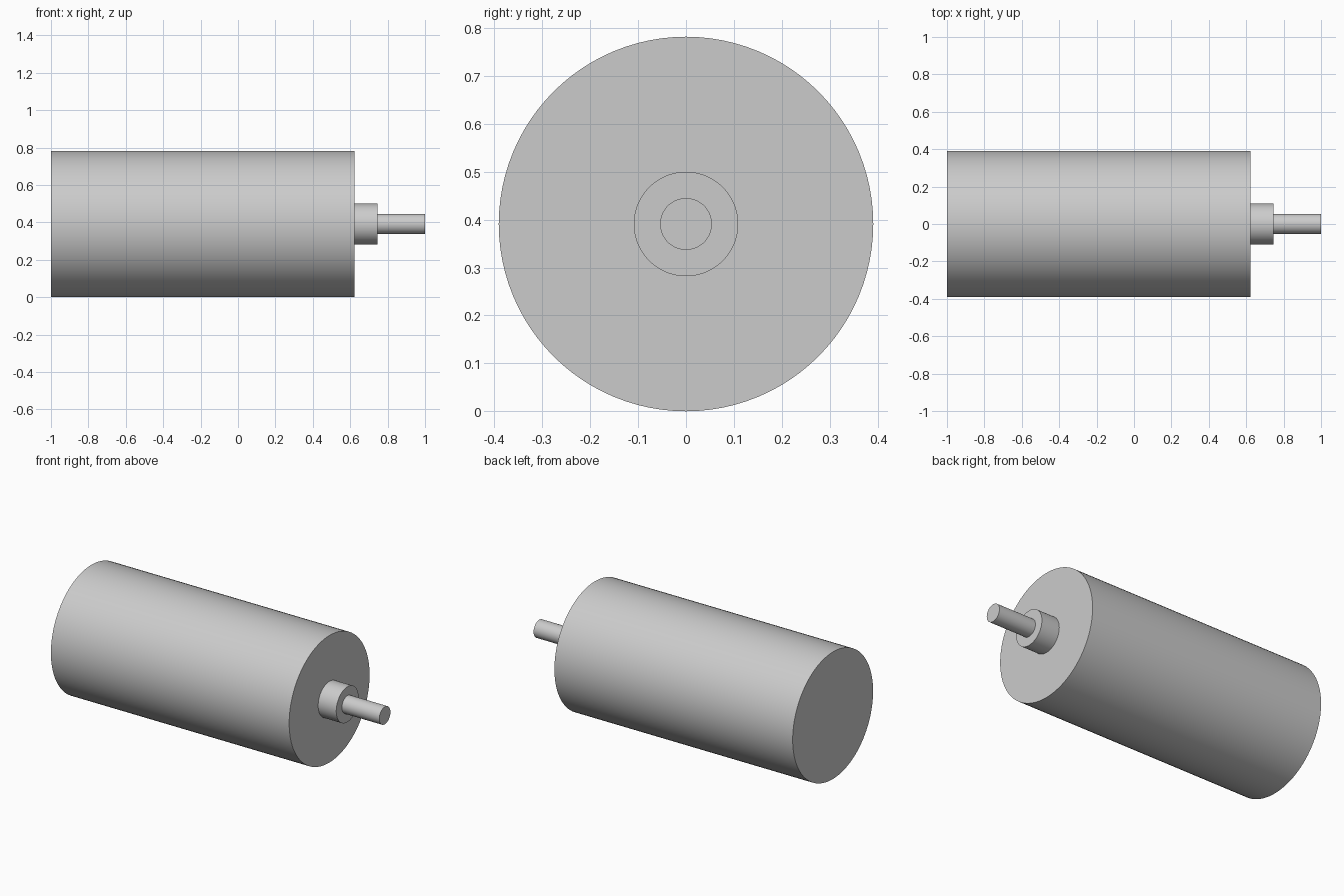
import bpy
import math

cube = bpy.data.objects.get("Cube")
if cube:
    bpy.data.objects.remove(cube, do_unlink=True)

AXIS_Z = 0.391

# One plain grey metal for the whole motor
metal = bpy.data.materials.new("grey_metal")
metal.use_nodes = True
GREY = (0.6, 0.6, 0.6, 1)
metal.diffuse_color = GREY
metal.node_tree.nodes["Principled BSDF"].inputs["Base Color"].default_value = GREY


def cylinder(name, x0, x1, radius):
    """Smooth round part lying along x from x0 to x1."""
    bpy.ops.mesh.primitive_cylinder_add(
        vertices=96, radius=radius, depth=x1 - x0,
        location=((x0 + x1) / 2, 0, AXIS_Z), rotation=(0, math.pi / 2, 0))
    part = bpy.context.object
    part.name = name
    part.data.materials.append(metal)
    bpy.ops.object.shade_smooth_by_angle(angle=math.radians(30))
    return part


# Motor can, front bearing collar and output shaft
cylinder("motor_body", -1, 0.622, AXIS_Z)
cylinder("bearing_collar", 0.622, 0.745, 0.109)
cylinder("output_shaft", 0.745, 1, 0.054)
